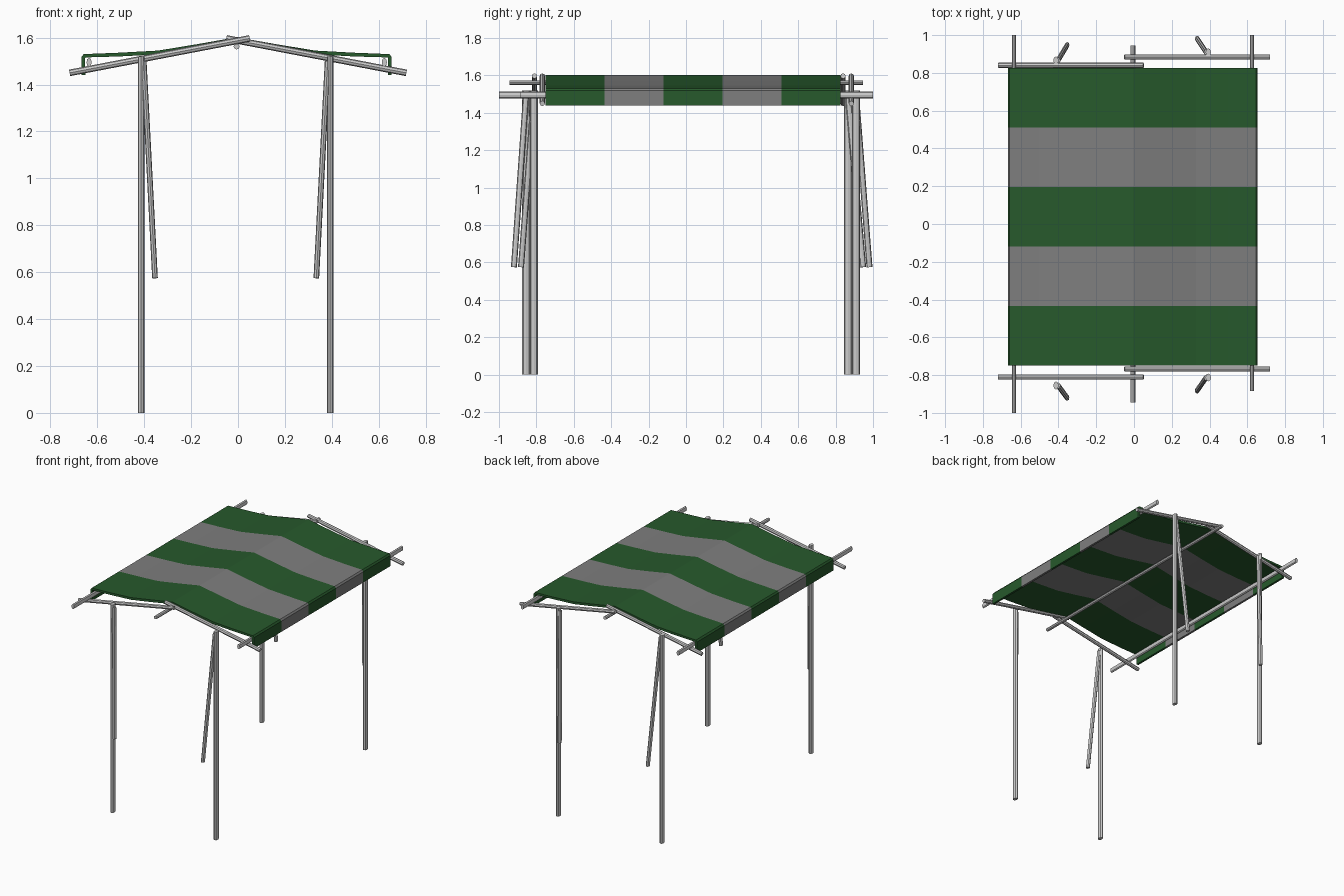
import bpy, bmesh
from mathutils import Vector, Matrix

if "Cube" in bpy.data.objects:
    bpy.data.objects.remove(bpy.data.objects["Cube"])

SIDES = 8


def pole(name, p, q, u_ref, ru, rv):
    """Faceted pole from p to q; ru is the radius along u_ref, rv across it."""
    p, q, u = Vector(p), Vector(q), Vector(u_ref)
    d = (q - p).normalized()
    u = (u - d * u.dot(d)).normalized()
    v = d.cross(u)
    rot = Matrix((u, v, d)).transposed().to_4x4()
    bm = bmesh.new()
    bmesh.ops.create_cone(bm, cap_ends=True, segments=SIDES, radius1=1, radius2=1, depth=1)
    mat = Matrix.Translation((p + q) / 2) @ rot @ Matrix.Diagonal((ru, rv, (q - p).length, 1))
    bmesh.ops.transform(bm, matrix=mat, verts=bm.verts)
    me = bpy.data.meshes.new(name)
    bm.to_mesh(me)
    bm.free()
    ob = bpy.data.objects.new(name, me)
    bpy.context.collection.objects.link(ob)
    return ob


def material(name, rgb):
    m = bpy.data.materials.new(name)
    m.diffuse_color = (*rgb, 1)
    m.use_nodes = True
    m.node_tree.nodes["Principled BSDF"].inputs["Base Color"].default_value = m.diffuse_color
    return m


X, Y = (1, 0, 0), (0, 1, 0)

# Corner frames: label, side, rafter y, post y, brace foot y
corners = [
    ("front_left", -1, -0.81, -0.855, -0.92),
    ("front_right", 1, -0.768, -0.813, -0.882),
    ("back_left", -1, 0.84, 0.866, 0.947),
    ("back_right", 1, 0.884, 0.909, 0.981),
]
for label, s, ry, py, by in corners:
    px = s * 0.403 - 0.01
    out = 1 if py > 0 else -1
    pole(label + "_post", (px, py, 0), (px, py, 1.52), X, 0.0145, 0.021)
    pole(label + "_rafter", (s * 0.718, ry, 1.45), (-s * 0.05, ry, 1.597), Y, 0.014, 0.014)
    pole(label + "_brace", (s * 0.344 - 0.01, by, 0.575),
         (s * 0.392 - 0.01, py + out * 0.0, 1.5), X, 0.012, 0.016)

# Lengthwise poles
pole("left_eave_rail", (-0.635, -1, 1.495), (-0.635, 1, 1.495), X, 0.011, 0.019)
pole("right_eave_rail", (0.624, -0.885, 1.495), (0.624, 1, 1.495), X, 0.011, 0.019)
pole("ridge_pole", (-0.006, -0.945, 1.562), (-0.006, 0.945, 1.562), X, 0.013, 0.012)

# Striped canopy: one folded profile swept along y
half = [(0.661, 1.44), (0.661, 1.518), (0.652, 1.53), (0.5, 1.536),
        (0.335, 1.545), (0.17, 1.572)]
profile = ([(-x - 0.006, z) for x, z in half] + [(-0.006, 1.602)]
           + [(x - 0.006, z) for x, z in reversed(half)])
green = material("canopy_green", (0.02, 0.10, 0.025))
grey = material("canopy_grey", (0.21, 0.21, 0.21))
ys = [-0.75 + 0.315 * i for i in range(6)]
bm = bmesh.new()
rows = [[bm.verts.new((x, y, z)) for x, z in profile] for y in ys]
for i in range(5):
    for a in range(len(profile) - 1):
        f = bm.faces.new((rows[i][a], rows[i][a + 1], rows[i + 1][a + 1], rows[i + 1][a]))
        f.material_index = i % 2
bmesh.ops.recalc_face_normals(bm, faces=bm.faces)
if sum(f.normal.z for f in bm.faces) < 0:
    bmesh.ops.reverse_faces(bm, faces=bm.faces)
me = bpy.data.meshes.new("striped_canopy")
bm.to_mesh(me)
bm.free()
me.materials.append(green)
me.materials.append(grey)
canopy = bpy.data.objects.new("striped_canopy", me)
bpy.context.collection.objects.link(canopy)
solid = canopy.modifiers.new("cloth_thickness", 'SOLIDIFY')
solid.thickness = 0.016
solid.offset = -1
